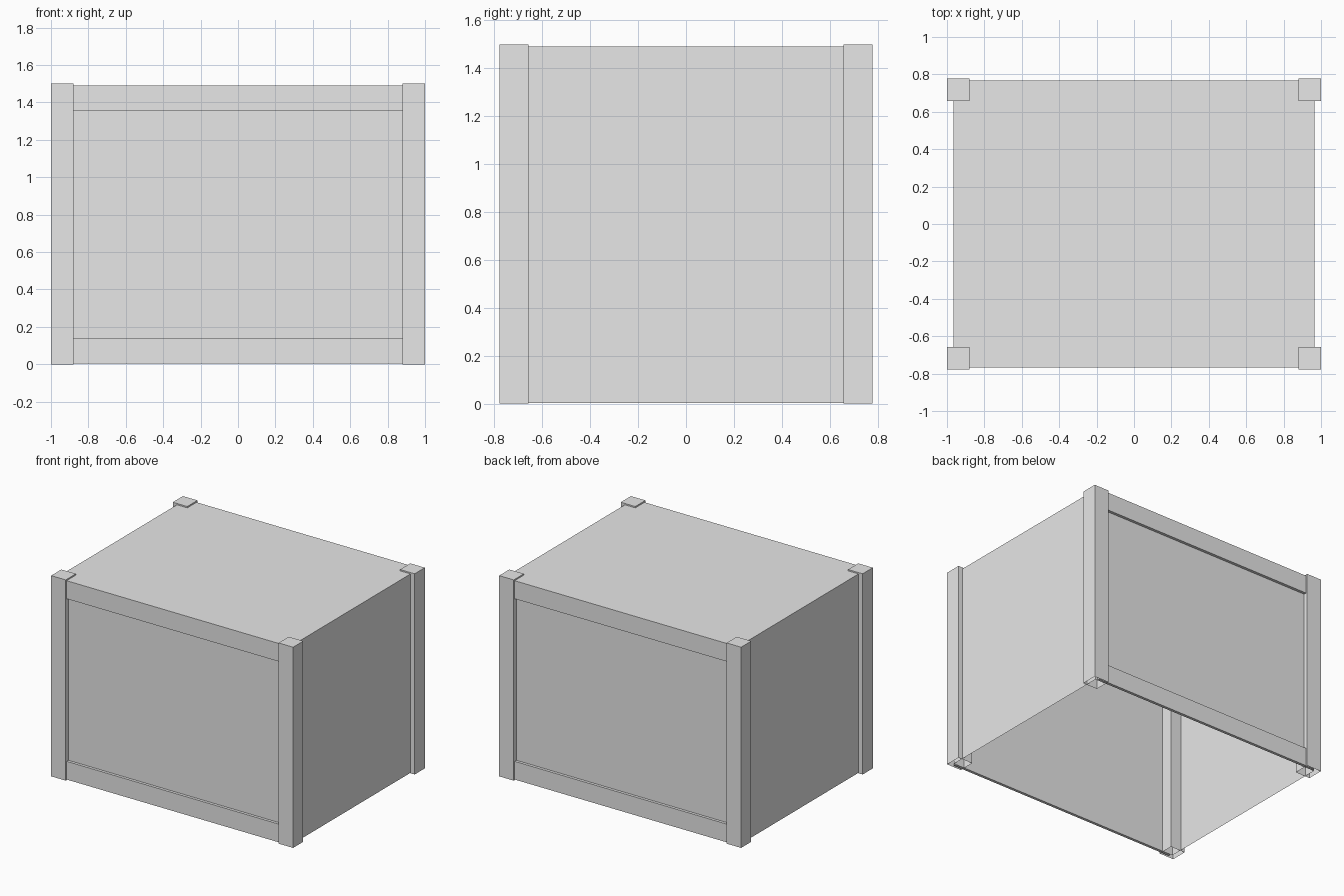
import bpy
import bmesh
from mathutils import Vector

cube = bpy.data.objects.get("Cube")
if cube:
    bpy.data.objects.remove(cube, do_unlink=True)

grey = bpy.data.materials.new("plain_grey")
grey.use_nodes = True
colour = (0.8, 0.8, 0.8, 1.0)
grey.diffuse_color = colour
grey.node_tree.nodes["Principled BSDF"].inputs["Base Color"].default_value = colour


def open_box(name, low, high, open_side):
    """Box between two corners, without the face that points to open_side."""
    low, high = Vector(low), Vector(high)
    bm = bmesh.new()
    bmesh.ops.create_cube(bm, size=1)
    bm.normal_update()
    side = Vector(open_side)
    gone = [f for f in bm.faces if f.normal.dot(side) > 0.9]
    bmesh.ops.delete(bm, geom=gone, context='FACES_ONLY')
    bmesh.ops.scale(bm, vec=high - low, verts=bm.verts)
    bmesh.ops.translate(bm, vec=(low + high) / 2, verts=bm.verts)
    mesh = bpy.data.meshes.new(name)
    bm.to_mesh(mesh)
    bm.free()
    mesh.materials.append(grey)
    obj = bpy.data.objects.new(name, mesh)
    bpy.context.collection.objects.link(obj)
    return obj


DOWN = (0, 0, -1)
HALF_X, HALF_Y, POST = 1.0, 0.778, 0.12
WALL_X, WALL_Y, TOP = 0.966, 0.746, 1.49
TRIM_Y, TRIM_X = 0.767, 0.95

# Hollow crate body, open underneath
open_box("crate_body", (-WALL_X, -WALL_Y, 0.004), (WALL_X, WALL_Y, TOP), DOWN)

# Square corner posts, open underneath
for y_name, sy in (("front", -1), ("back", 1)):
    for x_name, sx in (("right", -1), ("left", 1)):
        xs = sorted((sx * HALF_X, sx * (HALF_X - POST)))
        ys = sorted((sy * HALF_Y, sy * (HALF_Y - POST)))
        open_box(f"{y_name}_{x_name}_post", (xs[0], ys[0], 0), (xs[1], ys[1], 1.5), DOWN)

    # Upper and lower boards between the posts
    ys = sorted((sy * WALL_Y, sy * TRIM_Y))
    for z_name, z0, z1 in (("lower", 0.004, 0.14), ("upper", 1.355, TOP)):
        open_box(f"{y_name}_{z_name}_board", (-TRIM_X, ys[0], z0),
                 (TRIM_X, ys[1], z1), (0, -sy, 0))
